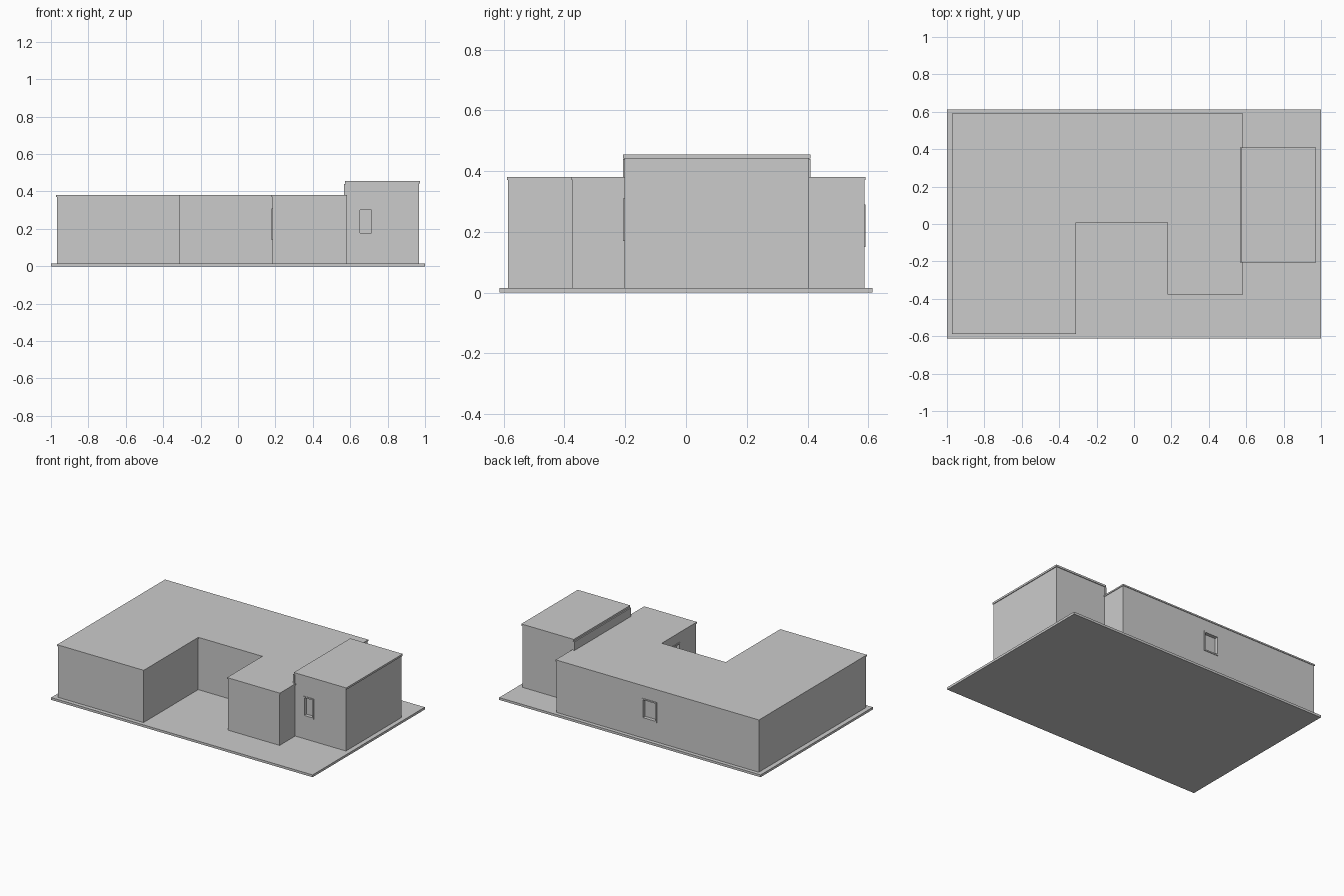
import bpy, bmesh
from mathutils import Vector

if "Cube" in bpy.data.objects:
    bpy.data.objects.remove(bpy.data.objects["Cube"])

grey = bpy.data.materials.new("light_grey")
grey.diffuse_color = (0.6, 0.6, 0.6, 1)
grey.use_nodes = True
grey.node_tree.nodes["Principled BSDF"].inputs["Base Color"].default_value = grey.diffuse_color


def prism(name, outline, z0, z1):
    """Extrude a counter-clockwise floor outline between two heights."""
    bm = bmesh.new()
    face = bm.faces.new([bm.verts.new((x, y, z0)) for x, y in outline])
    top = bmesh.ops.extrude_face_region(bm, geom=[face])["geom"]
    bmesh.ops.translate(bm, vec=(0, 0, z1 - z0),
                        verts=[v for v in top if isinstance(v, bmesh.types.BMVert)])
    bmesh.ops.recalc_face_normals(bm, faces=bm.faces)
    mesh = bpy.data.meshes.new(name)
    bm.to_mesh(mesh)
    bm.free()
    mesh.materials.append(grey)
    ob = bpy.data.objects.new(name, mesh)
    bpy.context.collection.objects.link(ob)
    return ob


def box(name, lo, hi):
    return prism(name, [(lo[0], lo[1]), (hi[0], lo[1]), (hi[0], hi[1]), (lo[0], hi[1])],
                 lo[2], hi[2])


def grow(outline, d):
    """Offset a right-angled outline outwards."""
    out = []
    for i, p in enumerate(outline):
        a, b, c = Vector(outline[i - 1]), Vector(p), Vector(outline[(i + 1) % len(outline)])
        e, f = (b - a).normalized(), (c - b).normalized()
        q = b + d * Vector((e.y + f.y, -e.x - f.x))
        out.append((q.x, q.y))
    return out


def window(name, wall, axis, plane, sign, u0, u1, z0, z1):
    """Cut a recess in a wall plane and add a thin raised frame around it."""
    def slab(part, ua, ub, za, zb, n0, n1):
        n = sorted((plane + sign * n0, plane + sign * n1))
        if axis == 'x':
            return box(part, (n[0], ua, za), (n[1], ub, zb))
        return box(part, (ua, n[0], za), (ub, n[1], zb))

    w = 0.009
    cutter = slab(name + "_cutter", u0 + w, u1 - w, z0 + w, z1 - w, -0.02, 0.02)
    cutter.hide_render = True
    mod = wall.modifiers.new(name, 'BOOLEAN')
    mod.operation, mod.solver, mod.object = 'DIFFERENCE', 'EXACT', cutter
    bpy.context.view_layer.objects.active = wall
    bpy.ops.object.modifier_apply(modifier=mod.name)
    bpy.data.objects.remove(cutter)
    for side, r in {"left": (u0, u0 + w, z0, z1), "right": (u1 - w, u1, z0, z1),
                    "sill": (u0 + w, u1 - w, z0, z0 + w),
                    "head": (u0 + w, u1 - w, z1 - w, z1)}.items():
        slab(f"{name}_frame_{side}", *r, -0.012, 0.004)


# Ground slab
box("base_slab", (-1, -0.613, 0), (1, 0.613, 0.016))

# Low U-shaped wing with its thin overhanging roof
low = [(-0.968, -0.585), (-0.313, -0.585), (-0.313, 0.012), (0.184, 0.012),
       (0.184, -0.373), (0.58, -0.373), (0.58, 0.587), (-0.968, 0.587)]
low_walls = prism("low_walls", low, 0.016, 0.37)
prism("low_roof", grow(low, 0.004), 0.37, 0.38)

# Tall block with roof, and the upstand along its inner side
tall_walls = box("tall_walls", (0.576, -0.203, 0.016), (0.968, 0.405, 0.442))
box("tall_roof", (0.572, -0.207, 0.442), (0.973, 0.41, 0.455))
box("roof_upstand", (0.566, -0.207, 0.378), (0.578, 0.41, 0.44))

# Windows on the tall block, the courtyard side and the back
window("front_window", tall_walls, 'y', -0.203, -1, 0.643, 0.724, 0.17, 0.31)
window("court_window", low_walls, 'x', 0.184, -1, -0.195, -0.08, 0.14, 0.31)
window("back_window", low_walls, 'y', 0.587, 1, -0.19, -0.075, 0.15, 0.29)
